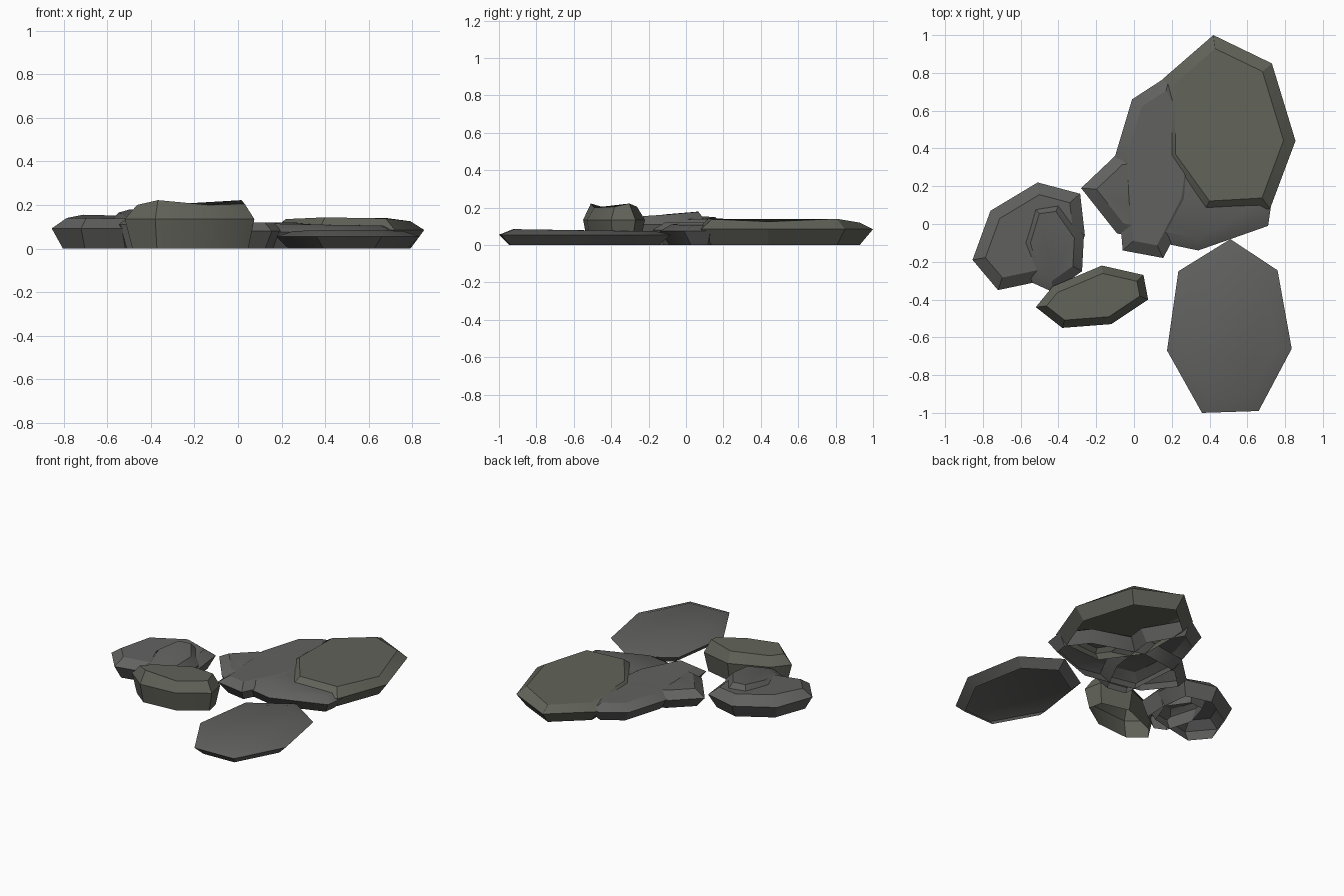
import bpy, bmesh, math
from mathutils import Vector

if "Cube" in bpy.data.objects:
    bpy.data.objects.remove(bpy.data.objects["Cube"])


def material(name, rgb):
    m = bpy.data.materials.new(name)
    m.diffuse_color = (*rgb, 1)
    m.use_nodes = True
    m.node_tree.nodes["Principled BSDF"].inputs["Base Color"].default_value = m.diffuse_color
    return m


grey = material("grey_rock", (0.12, 0.12, 0.117))
mossy = material("green_grey_rock", (0.12, 0.125, 0.10))


def inset(pts, d):
    """Offset a counter-clockwise outline inward by d with mitred corners."""
    out = []
    for i, p in enumerate(pts):
        a = (p - pts[i - 1]).normalized()
        b = (pts[(i + 1) % len(pts)] - p).normalized()
        na, nb = Vector((-a.y, a.x)), Vector((-b.y, b.x))
        out.append(p + (na + nb) * d / (1 + na.dot(nb)))
    return out


def stone(name, outline, mid, tops, bottom_in, top_in, mat):
    """Open-bottomed slab: flared wall, chamfered shoulder and capped top."""
    pts = [Vector(p) for p in outline]
    area = sum(pts[i - 1].cross(pts[i]) for i in range(len(pts)))
    tops = tops if isinstance(tops, list) else [tops] * len(pts)
    if area < 0:
        pts.reverse()
        tops = tops[::-1]
    bm = bmesh.new()
    low = [bm.verts.new((p.x, p.y, 0)) for p in inset(pts, bottom_in)]
    wide = [bm.verts.new((p.x, p.y, mid)) for p in pts]
    top = [bm.verts.new((p.x, p.y, z)) for p, z in zip(inset(pts, top_in), tops)]
    n = len(pts)
    for lower, upper in ((low, wide), (wide, top)):
        for i in range(n):
            j = (i + 1) % n
            bm.faces.new((lower[i], lower[j], upper[j], upper[i]))
    bm.faces.new(top)
    me = bpy.data.meshes.new(name)
    bm.to_mesh(me)
    bm.free()
    ob = bpy.data.objects.new(name, me)
    bpy.context.collection.objects.link(ob)
    me.materials.append(mat)
    bpy.ops.object.select_all(action='DESELECT')
    ob.select_set(True)
    bpy.context.view_layer.objects.active = ob
    bpy.ops.object.shade_smooth_by_angle(angle=math.radians(30))


# Cluster of three overlapping slabs
stone("large_back_slab",
      [(.42, 1), (.73, .85), (.855, .44), (.72, .08), (.37, .06), (.16, .35), (.155, .77)],
      .085, [.12, .14, .125, .138, .143, .135, .125], .06, .06, mossy)
stone("long_middle_slab",
      [(.19, .79), (-.01, .66), (-.10, .36), (-.06, -.14), (.155, -.18), (.31, .12), (.36, .5)],
      .08, .12, .055, .06, grey)
stone("cross_slab",
      [(-.28, .19), (-.09, .37), (.22, .42), (.6, .3), (.73, .13), (.71, -.01), (.34, -.14), (-.09, -.05)],
      .075, [.12, .12, .12, .115, .105, .105, .11, .12], .05, .06, grey)

# Separate flat slab at the front right
stone("flat_front_slab",
      [(.51, -.08), (.76, -.245), (.835, -.66), (.66, -.99), (.36, -1), (.175, -.67), (.235, -.25)],
      .055, [.075, .075, .08, .085, .085, .08, .075], .055, .075, grey)

# Left group: wide stone, the stone rising through it and the tall front stone
stone("left_wide_stone",
      [(-.51, .22), (-.285, .16), (-.26, -.06), (-.34, -.27), (-.72, -.35), (-.855, -.19), (-.76, .07)],
      .092, [.15, .14, .135, .135, .14, .14, .155], .045, .06, grey)
stone("left_inner_stone",
      [(-.60, -.10), (-.54, .10), (-.39, .12), (-.265, -.06), (-.275, -.25), (-.43, -.36), (-.54, -.31)],
      .11, [.165, .178, .178, .165, .155, .14, .14], .035, .05, grey)
stone("tall_front_stone",
      [(-.52, -.44), (-.43, -.33), (-.17, -.22), (.05, -.27), (.075, -.40), (-.12, -.53), (-.38, -.55)],
      .135, [.20, .197, .205, .222, .205, .20, .222], .025, .04, mossy)
